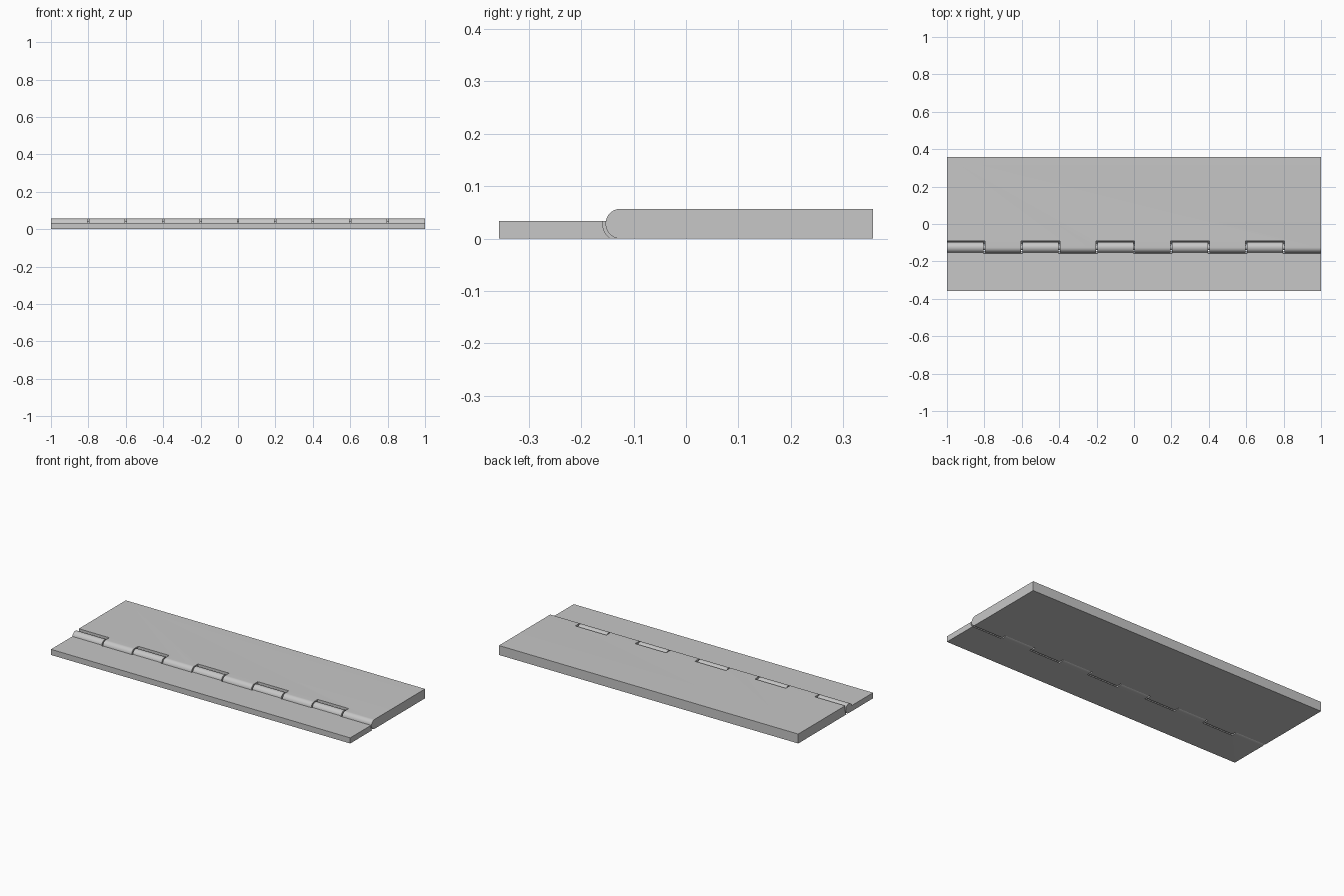
import bpy, bmesh, math

if "Cube" in bpy.data.objects:
    bpy.data.objects.remove(bpy.data.objects["Cube"])

HALF_LENGTH, HALF_DEPTH = 1.0, 0.357
RADIUS = 0.0285             # knuckle radius, also the axis height
AXIS_Y = -0.125
CLEARANCE = 0.0055
THIN, THICK = 0.034, 2 * RADIUS
KNUCKLES = 10
PITCH = 2 * HALF_LENGTH / KNUCKLES

grey = bpy.data.materials.new("grey_plastic")
grey.use_nodes = True
colour = (0.57, 0.57, 0.57, 1)
grey.diffuse_color = colour
grey.node_tree.nodes["Principled BSDF"].inputs["Base Color"].default_value = colour


def arc(radius, start, end, steps):
    """Points on an arc about the hinge axis, as (y, z)."""
    angles = [math.radians(start + (end - start) * i / steps) for i in range(steps + 1)]
    return [(AXIS_Y + radius * math.cos(a), RADIUS + radius * math.sin(a)) for a in angles]


def prisms(name, profile, spans):
    """Extrude a (y, z) profile along x over each span."""
    bm = bmesh.new()
    for x0, x1 in spans:
        face = bm.faces.new([bm.verts.new((x0, y, z)) for y, z in profile])
        moved = bmesh.ops.extrude_face_region(bm, geom=[face], use_keep_orig=True)["geom"]
        verts = [v for v in moved if isinstance(v, bmesh.types.BMVert)]
        bmesh.ops.translate(bm, verts=verts, vec=(x1 - x0, 0, 0))
    bmesh.ops.recalc_face_normals(bm, faces=bm.faces)
    mesh = bpy.data.meshes.new(name)
    bm.to_mesh(mesh)
    bm.free()
    mesh.materials.append(grey)
    obj = bpy.data.objects.new(name, mesh)
    bpy.context.collection.objects.link(obj)
    return obj


def activate(obj):
    bpy.ops.object.select_all(action="DESELECT")
    obj.select_set(True)
    bpy.context.view_layer.objects.active = obj


def leaf(name, profile, socket, first_socket):
    """A full-length leaf with every second knuckle cut away."""
    obj = prisms(name, profile, [(-HALF_LENGTH, HALF_LENGTH)])
    gap = CLEARANCE * 0.65
    spans = [(-HALF_LENGTH + i * PITCH - gap, -HALF_LENGTH + (i + 1) * PITCH + gap)
             for i in range(first_socket, KNUCKLES, 2)]
    cutter = prisms(name + "_cutter", socket, spans)
    cutter.hide_render = True
    activate(obj)
    cut = obj.modifiers.new("sockets", "BOOLEAN")
    cut.operation, cut.solver, cut.object = "DIFFERENCE", "EXACT", cutter
    bpy.ops.object.modifier_apply(modifier=cut.name)
    bpy.data.objects.remove(cutter)
    bpy.ops.object.shade_smooth_by_angle(angle=math.radians(30))


wide = RADIUS + CLEARANCE
far = 2 * RADIUS

# Thick back leaf, rounded over into its knuckles
back_profile = arc(RADIUS, 90, 270, 32) + [(HALF_DEPTH, 0), (HALF_DEPTH, THICK)]
back_socket = arc(wide, -90, 0, 16) + [
    (AXIS_Y + wide, 2 * THICK), (AXIS_Y - far, 2 * THICK), (AXIS_Y - far, RADIUS - wide)]
leaf("back_leaf", back_profile, back_socket, 0)

# Thin front leaf, running tangent into its full-round knuckles
meet = 180 - math.degrees(math.asin((THIN - RADIUS) / RADIUS))
front_profile = arc(RADIUS, -90, meet, 46) + [(-HALF_DEPTH, THIN), (-HALF_DEPTH, 0)]
front_socket = arc(wide, 270, 180, 16) + [
    (AXIS_Y - wide, 2 * THICK), (AXIS_Y + far, 2 * THICK), (AXIS_Y + far, RADIUS - wide)]
leaf("front_leaf", front_profile, front_socket, 1)

# Pin joining the knuckles inside
pin = prisms("hinge_pin", arc(RADIUS / 2, 0, 345, 23),
             [(-HALF_LENGTH + PITCH / 2, HALF_LENGTH - PITCH / 2)])
activate(pin)
bpy.ops.object.shade_smooth_by_angle(angle=math.radians(30))
